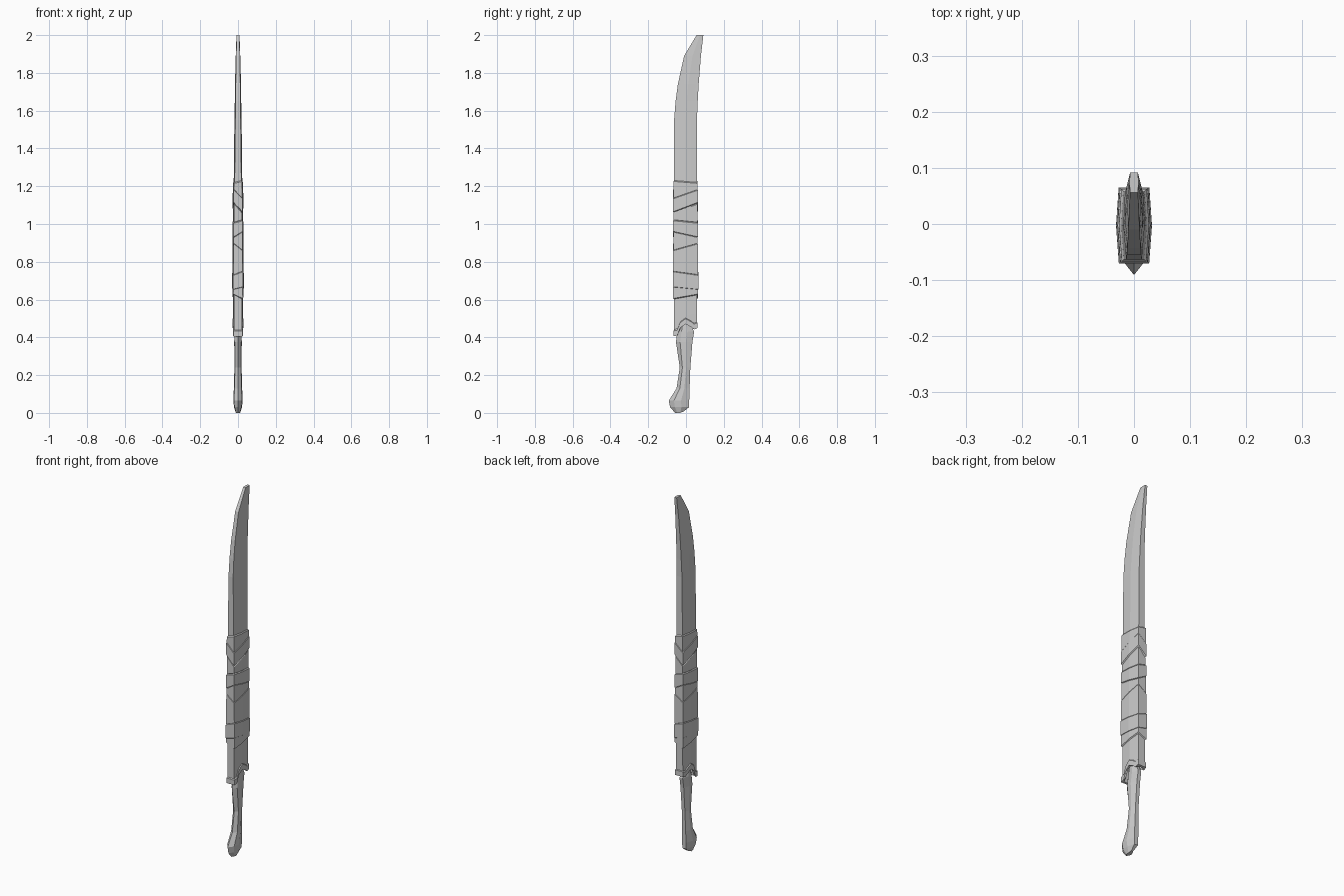
import bpy, bmesh

if "Cube" in bpy.data.objects:
    bpy.data.objects.remove(bpy.data.objects["Cube"])

# z, front y, back y, front half width, back half width, ridge half width
SHEATH = [
    (0.40, -.063, .058, .021, .021, .026),
    (1.20, -.063, .058, .018, .019, .023),
    (1.55, -.063, .058, .014, .016, .019),
    (1.65, -.055, .062, .013, .014, .017),
    (1.74, -.043, .067, .012, .013, .016),
    (1.89, -.010, .079, .010, .010, .012),
    (2.00, .056, .092, .007, .007, .008),
]


def sample(z):
    for a, b in zip(SHEATH, SHEATH[1:]):
        if z <= b[0]:
            t = max(0, (z - a[0]) / (b[0] - a[0]))
            return [p + (q - p) * t for p, q in zip(a[1:], b[1:])]
    return SHEATH[-1][1:]


def section(z, zfun=None, grow=0):
    """Six-sided sheath section, with extra points so its edge can be shaped."""
    yf, yb, wf, wb, wr = sample(z)
    yf, yb = yf - grow, yb + grow
    half = []
    for f in (0, .16, .28, .5, .74, .85, 1):
        w = wf + (wr - wf) * f / .5 if f < .5 else wr + (wb - wr) * (f - .5) / .5
        half.append((w + grow, yf + (yb - yf) * f))
    loop = half + [(-x, y) for x, y in reversed(half)]
    return [(x, y, zfun(x, y) if zfun else z) for x, y in loop]


def loft(name, rings, closed=False):
    bm = bmesh.new()
    vs = [[bm.verts.new(p) for p in r] for r in rings]
    n = len(vs[0])
    pairs = list(zip(vs, vs[1:])) + ([(vs[-1], vs[0])] if closed else [])
    for a, b in pairs:
        for i in range(n):
            j = (i + 1) % n
            bm.faces.new((a[i], a[j], b[j], b[i]))
    if not closed:
        bm.faces.new(vs[0])
        bm.faces.new(vs[-1])
    bmesh.ops.recalc_face_normals(bm, faces=bm.faces)
    mesh = bpy.data.meshes.new(name)
    bm.to_mesh(mesh)
    bm.free()
    obj = bpy.data.objects.new(name, mesh)
    bpy.context.collection.objects.link(obj)
    return obj


def mouth(x, y):
    """Height of the arched sheath opening across its width."""
    pts = [(-.07, .405), (-.045, .41), (-.03, .452), (0, .472),
           (.027, .455), (.042, .442), (.07, .452)]
    for a, b in zip(pts, pts[1:]):
        if y <= b[0]:
            return a[1] + (b[1] - a[1]) * (y - a[0]) / (b[0] - a[0])
    return pts[-1][1]


# Sheath body: recessed inside, arched mouth, tapered curved tip
rings = [section(.5, None, -.006),
         section(.42, mouth, -.006),
         section(.42, mouth),
         section(.52)]
rings += [section(s[0]) for s in SHEATH[1:]]
loft("sheath", rings)

# Raised rim around the mouth
loft("mouth_rim", [
    section(.42, lambda x, y: mouth(x, y) + dz, g)
    for dz, g in ((0, -.002), (0, .004), (.028, .004), (.034, -.002))], closed=True)

# Cloth wraps: lower height, lower slope, upper height, upper slope, thickness
WRAPS = [
    (.612, .18, .668, -.08, .005),
    (.655, -.10, .745, -.14, .007),
    (.735, -.14, .885, .28, .005),
    (.875, .28, .950, -.22, .004),
    (.940, -.22, 1.018, -.10, .006),
    (1.010, -.10, 1.090, .38, .003),
    (1.085, .38, 1.165, .35, .006),
    (1.155, .35, 1.228, -.08, .004),
]


def tilted(z0, slope):
    # The slope reverses on the far side so the cloth spirals round
    return lambda x, y: z0 + slope * y * (1 if x > 0 else -1) * min(1, abs(x) / .015)


for i, (lo, sl, hi, su, t) in enumerate(WRAPS):
    loft(f"cloth_wrap_{i + 1}", [
        section(lo, tilted(lo, sl), -.002),
        section(lo, tilted(lo + .006, sl), t),
        section(hi, tilted(hi - .008, su), t),
        section(hi, tilted(hi, su), -.002)], closed=True)

# Handle: z, front y, back y, half width
HANDLE = [
    (.004, -.058, -.012, .011),
    (.030, -.084, .016, .021),
    (.065, -.091, .017, .025),
    (.130, -.050, .019, .022),
    (.240, -.033, .023, .019),
    (.375, -.053, .034, .020),
    (.430, -.046, .043, .019),
    (.480, -.028, .020, .016),
]


def grip(z, yf, yb, w):
    d = yb - yf
    side = [(w * .85, .25), (w, .60), (w * .5, 1)]
    loop = [(0, 0)] + side + [(-x, f) for x, f in reversed(side)]
    return [(x, yf + d * f, z) for x, f in loop]


handle = loft("handle", [grip(*h) for h in HANDLE])
for v in handle.data.vertices:
    if v.co.z < .01:
        v.co.z = 0 if v.co.y < -.03 else .008
